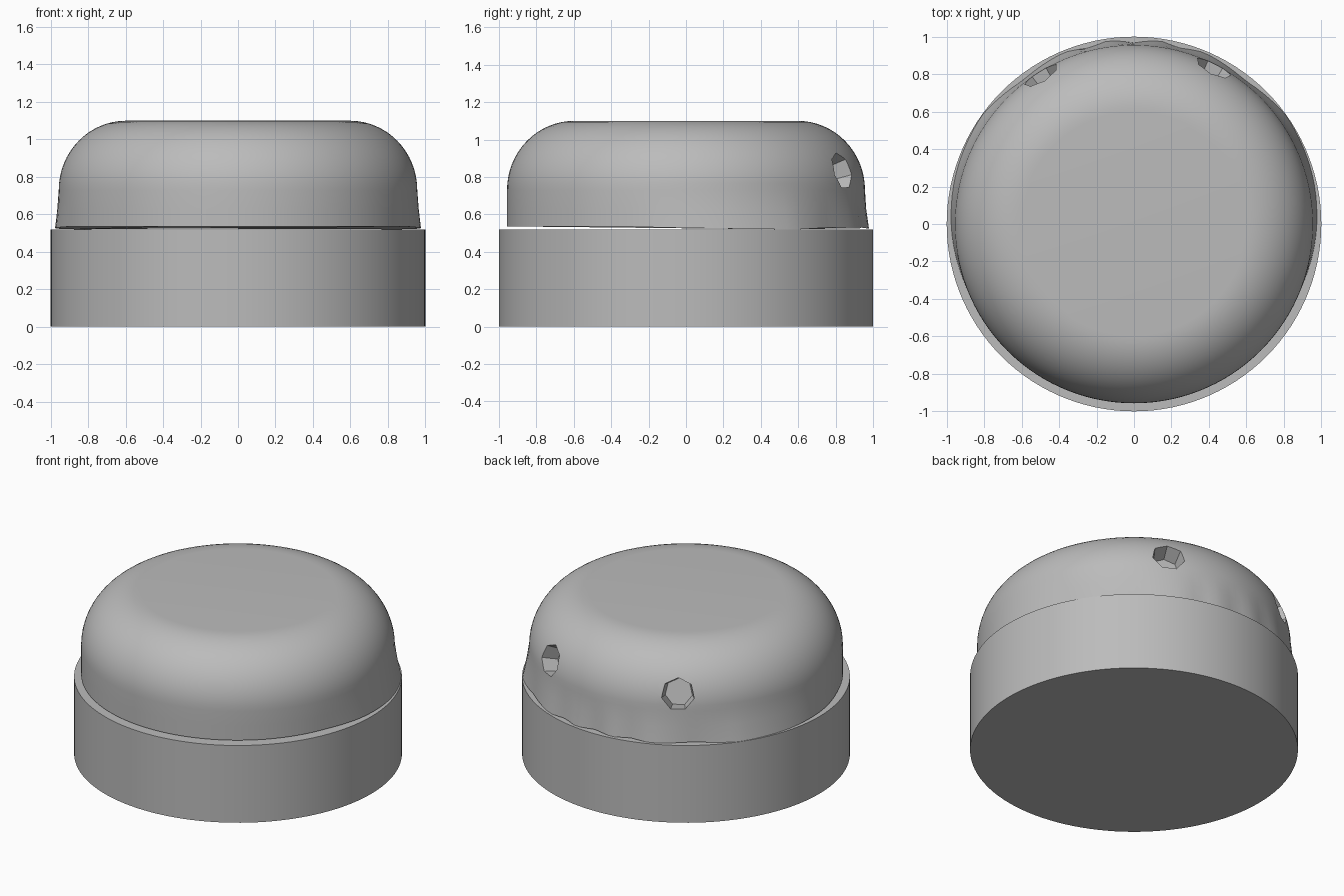
import bpy
import bmesh
from math import pi, sin, cos, radians, degrees
from mathutils import Matrix, Vector

cube = bpy.data.objects.get("Cube")
if cube:
    bpy.data.objects.remove(cube, do_unlink=True)

SEGMENTS = 120

grey = bpy.data.materials.new("plain grey")
grey.use_nodes = True
colour = (0.5, 0.5, 0.5, 1)
grey.diffuse_color = colour
grey.node_tree.nodes["Principled BSDF"].inputs["Base Color"].default_value = colour


def finish(name, bm):
    bmesh.ops.recalc_face_normals(bm, faces=bm.faces)
    mesh = bpy.data.meshes.new(name)
    bm.to_mesh(mesh)
    bm.free()
    mesh.materials.append(grey)
    obj = bpy.data.objects.new(name, mesh)
    bpy.context.collection.objects.link(obj)
    return obj


def smooth(obj):
    bpy.ops.object.select_all(action="DESELECT")
    obj.select_set(True)
    bpy.context.view_layer.objects.active = obj
    bpy.ops.object.shade_smooth_by_angle(angle=radians(35))


def lathe(name, profile):
    """Closed solid; profile(angle) gives (radius, height) from bottom to top."""
    bm = bmesh.new()
    columns = []
    for i in range(SEGMENTS):
        a = 2 * pi * i / SEGMENTS
        columns.append([bm.verts.new((r * sin(a), r * cos(a), z)) for r, z in profile(a)])
    for i, col in enumerate(columns):
        nxt = columns[(i + 1) % SEGMENTS]
        for j in range(len(col) - 1):
            bm.faces.new((col[j], nxt[j], nxt[j + 1], col[j + 1]))
    bm.faces.new([c[0] for c in columns])
    bm.faces.new([c[-1] for c in columns])
    return finish(name, bm)


# Skirt flare of the cap, by degrees away from the back
FLARE = [(0, 0.01), (8, 0.032), (14, 0.012), (22, 0.032), (38, 0.012),
         (54, 0.04), (75, 0.03), (95, 0.015), (110, 0), (180, 0)]


def flare(a):
    d = degrees(min(a, 2 * pi - a))
    for (d0, f0), (d1, f1) in zip(FLARE, FLARE[1:]):
        if d <= d1:
            return f0 + (f1 - f0) * (d - d0) / (d1 - d0)
    return 0


def cap_profile(a):
    f = flare(a)
    points = [(0.957 + f, 0.535 - f * 0.4), (0.957 + f * 0.4, 0.63), (0.957, 0.73)]
    for k in range(1, 17):
        t = k / 16 * pi / 2
        points.append((0.597 + 0.36 * cos(t), 0.73 + 0.37 * sin(t)))
    return points


# Round base drum
base = lathe("base_drum", lambda a: [(1, 0), (1, 0.52)])
smooth(base)

# Domed cap
cap = lathe("domed_cap", cap_profile)

# Two faceted sockets sunk into the back of the cap
for side, angle in (("left", 27), ("right", -32)):
    a = radians(angle)
    out = Vector((sin(a), cos(a), 0.3)).normalized()
    bm = bmesh.new()
    bmesh.ops.create_cone(bm, cap_ends=True, segments=7, radius1=0.085,
                          radius2=0.135, depth=0.3)
    centre = Vector((0.94 * sin(a), 0.94 * cos(a), 0.835)) + out * 0.04
    turn = out.to_track_quat("Z", "Y").to_matrix().to_4x4()
    bm.transform(Matrix.Translation(centre) @ turn)
    cutter = finish(side + "_socket_cutter", bm)
    cutter.hide_render = True
    cut = cap.modifiers.new(side + "_socket", "BOOLEAN")
    cut.operation = "DIFFERENCE"
    cut.solver = "EXACT"
    cut.object = cutter
    bpy.context.view_layer.objects.active = cap
    bpy.ops.object.modifier_apply(modifier=cut.name)
    bpy.data.objects.remove(cutter, do_unlink=True)

smooth(cap)
